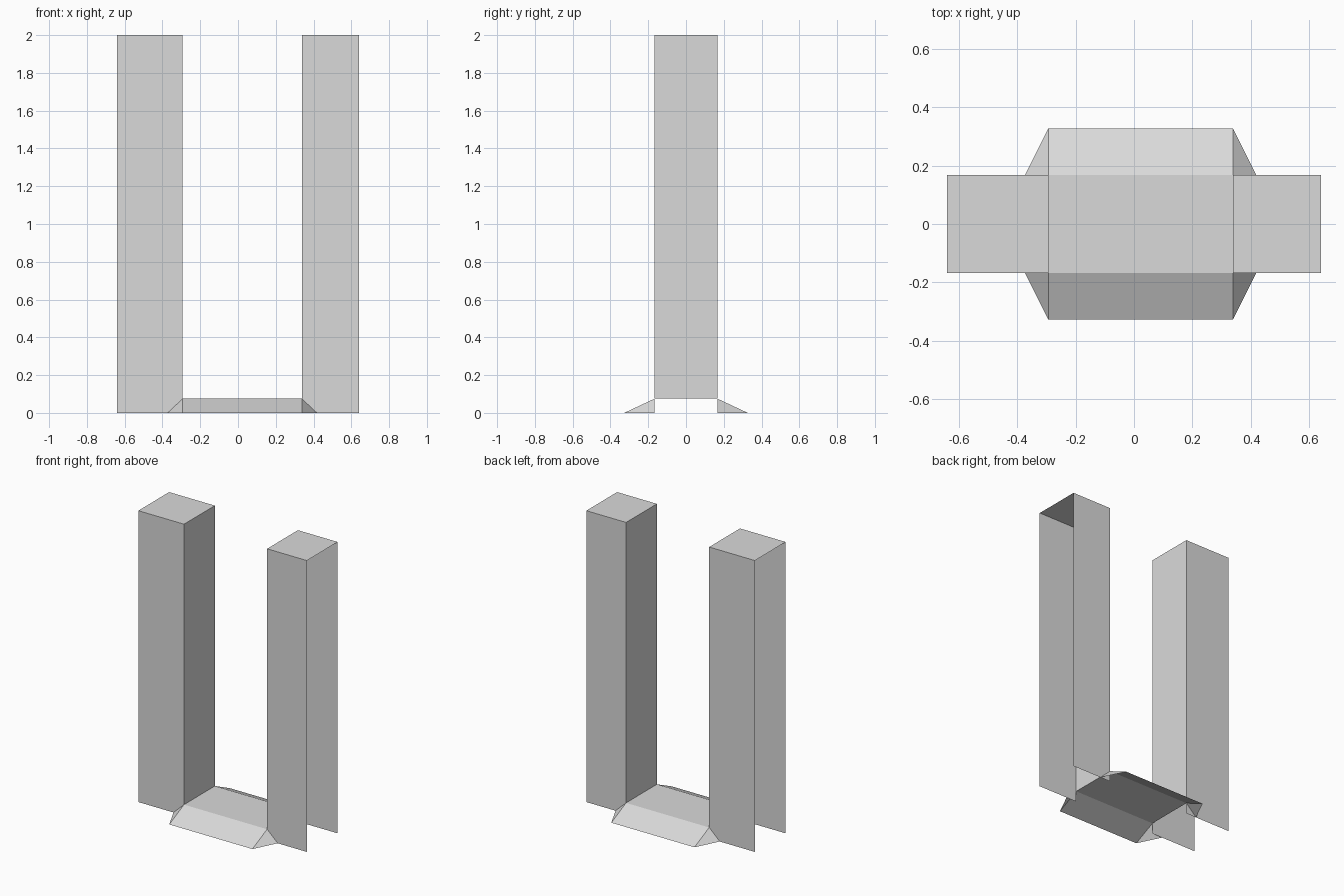
import bpy
import bmesh
from mathutils import Vector

cube = bpy.data.objects.get("Cube")
if cube:
    bpy.data.objects.remove(cube, do_unlink=True)

# Key dimensions
HEIGHT = 2.0
STEP = 0.075            # height of the low base
HALF = 0.167            # half depth of the posts
SKIRT = 0.327           # half depth of the base skirt
FLARE = 0.08            # sideways reach of the skirt corners
RIGHT_IN, RIGHT_OUT = -0.293, -0.64
LEFT_IN, LEFT_OUT = 0.338, 0.64

grey = bpy.data.materials.new("light grey")
grey.use_nodes = True
grey.diffuse_color = (0.7, 0.7, 0.7, 1)
grey.node_tree.nodes["Principled BSDF"].inputs["Base Color"].default_value = (0.7, 0.7, 0.7, 1)


def panel(bm, corners, outward):
    """Add one flat face whose normal points along outward."""
    face = bm.faces.new([bm.verts.new(c) for c in corners])
    face.normal_update()
    if face.normal.dot(Vector(outward)) < 0:
        face.normal_flip()


def finish(bm, name):
    bmesh.ops.remove_doubles(bm, verts=bm.verts, dist=0.0005)
    mesh = bpy.data.meshes.new(name)
    bm.to_mesh(mesh)
    bm.free()
    mesh.materials.append(grey)
    bpy.context.collection.objects.link(bpy.data.objects.new(name, mesh))


def post(name, inner, outer):
    """Hollow post, open on its outer side and underneath."""
    bm = bmesh.new()
    for s in (-1, 1):
        y = s * HALF
        panel(bm, [(inner, y, 0), (outer, y, 0), (outer, y, HEIGHT),
                   (inner, y, HEIGHT), (inner, y, STEP)], (0, s, 0))
    panel(bm, [(inner, -HALF, HEIGHT), (outer, -HALF, HEIGHT),
               (outer, HALF, HEIGHT), (inner, HALF, HEIGHT)], (0, 0, 1))
    panel(bm, [(inner, -HALF, STEP), (inner, HALF, STEP),
               (inner, HALF, HEIGHT), (inner, -HALF, HEIGHT)], (inner - outer, 0, 0))
    finish(bm, name)


post("right_post", RIGHT_IN, RIGHT_OUT)
post("left_post", LEFT_IN, LEFT_OUT)

# Floor between the posts
bm = bmesh.new()
panel(bm, [(RIGHT_IN, -HALF, STEP), (LEFT_IN, -HALF, STEP),
           (LEFT_IN, HALF, STEP), (RIGHT_IN, HALF, STEP)], (0, 0, 1))
finish(bm, "base_floor")

# Sloping skirts with triangular corners, front and back
for name, s in (("front_skirt", -1), ("back_skirt", 1)):
    bm = bmesh.new()
    panel(bm, [(RIGHT_IN, s * SKIRT, 0), (LEFT_IN, s * SKIRT, 0),
               (LEFT_IN, s * HALF, STEP), (RIGHT_IN, s * HALF, STEP)], (0, s, 1))
    for x, side in ((RIGHT_IN, -1), (LEFT_IN, 1)):
        panel(bm, [(x, s * SKIRT, 0), (x + side * FLARE, s * HALF, 0),
                   (x, s * HALF, STEP)], (side, s, 1))
    finish(bm, name)
